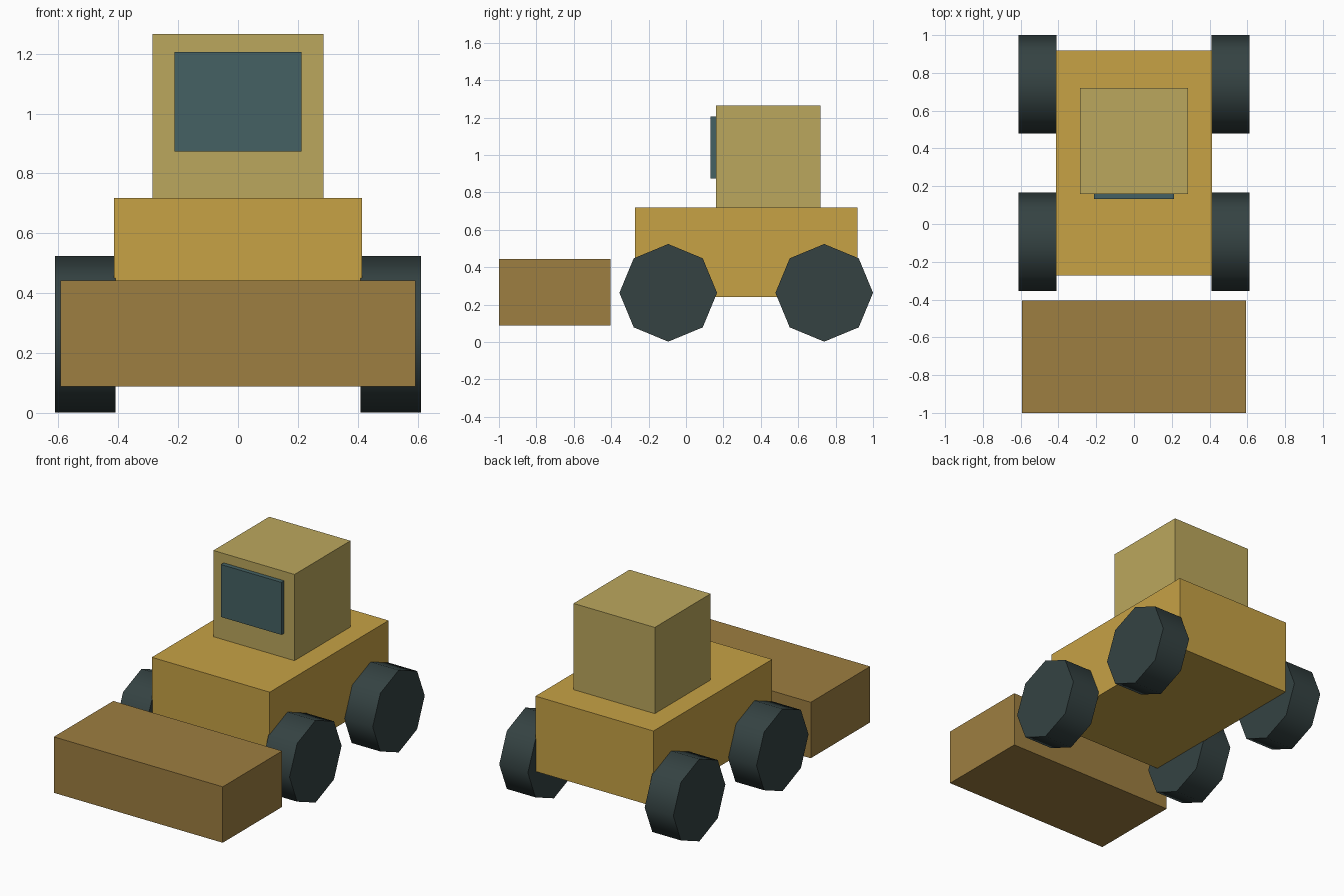
import bpy
import math

if "Cube" in bpy.data.objects:
    bpy.data.objects.remove(bpy.data.objects["Cube"])


def material(name, rgb):
    mat = bpy.data.materials.new(name)
    mat.diffuse_color = (*rgb, 1.0)
    mat.use_nodes = True
    mat.node_tree.nodes["Principled BSDF"].inputs["Base Color"].default_value = mat.diffuse_color
    return mat


body_paint = material("body_paint", (0.57, 0.36, 0.06))
cab_paint = material("cab_paint", (0.50, 0.39, 0.11))
bucket_paint = material("bucket_paint", (0.34, 0.21, 0.052))
glass = material("glass", (0.06, 0.12, 0.125))
rubber = material("rubber", (0.035, 0.055, 0.055))


def box(name, half_x, y0, y1, z0, z1, mat):
    """Box centred on x = 0, spanning the given y and z ranges."""
    bpy.ops.mesh.primitive_cube_add(size=1, location=(0, (y0 + y1) / 2, (z0 + z1) / 2))
    ob = bpy.context.object
    ob.name = name
    ob.scale = (2 * half_x, y1 - y0, z1 - z0)
    bpy.ops.object.transform_apply(location=False, rotation=False, scale=True)
    ob.data.materials.append(mat)
    return ob


# Solid bodywork
box("chassis", 0.414, -0.273, 0.918, 0.24, 0.718, body_paint)
box("cab", 0.285, 0.16, 0.72, 0.718, 1.265, cab_paint)
box("windscreen", 0.2125, 0.132, 0.162, 0.873, 1.206, glass)
box("bucket", 0.593, -1.0, -0.404, 0.088, 0.443, bucket_paint)

# Eight-sided wheels, smooth tread with sharp rims
RADIUS, INNER, OUTER = 0.261, 0.41, 0.611
for end, y in (("front", -0.095), ("rear", 0.739)):
    for side, sign in (("left", 1), ("right", -1)):
        bpy.ops.mesh.primitive_cylinder_add(
            vertices=8, radius=RADIUS, depth=OUTER - INNER,
            location=(sign * (INNER + OUTER) / 2, y, RADIUS + 0.002),
            rotation=(0, math.pi / 2, 0))
        wheel = bpy.context.object
        wheel.name = f"{end}_{side}_wheel"
        wheel.data.materials.append(rubber)
        bpy.ops.object.shade_smooth_by_angle(angle=math.radians(60))
